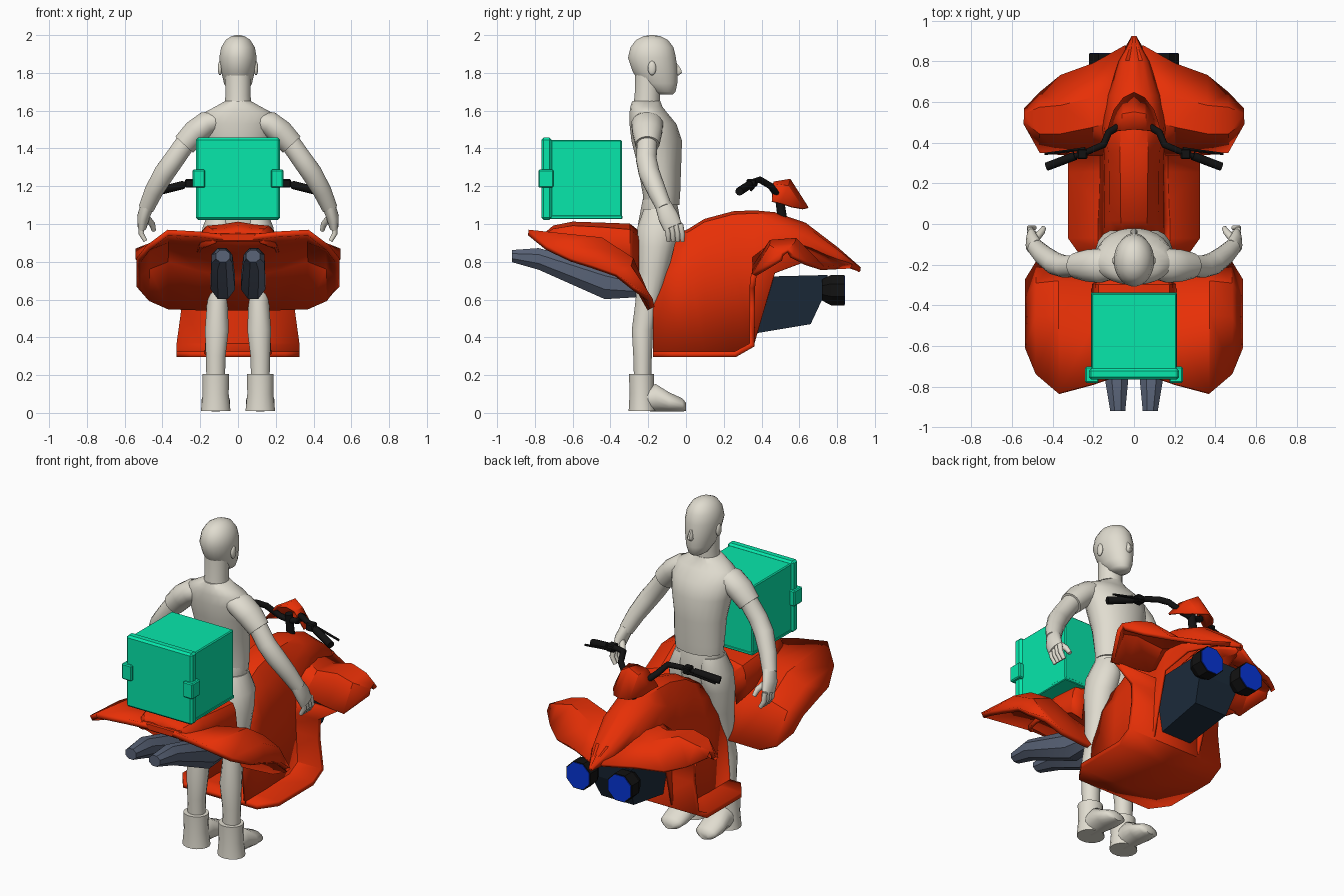
import bpy
import bmesh
import math
from mathutils import Vector

default_cube = bpy.data.objects.get("Cube")
if default_cube:
    bpy.data.objects.remove(default_cube, do_unlink=True)


def make_material(name, red, green, blue):
    material = bpy.data.materials.new(name)
    material.use_nodes = True
    colour = (red, green, blue, 1)
    material.diffuse_color = colour
    material.node_tree.nodes["Principled BSDF"].inputs["Base Color"].default_value = colour
    return material


orange = make_material("orange bodywork", .82, .03, .002)
grey = make_material("warm grey", .75, .72, .63)
teal = make_material("teal plastic", .002, .8, .41)
slate = make_material("slate metal", .1, .125, .185)
navy = make_material("dark navy", .012, .025, .045)
black = make_material("black rubber", .006, .006, .006)
blue = make_material("blue glass", .002, .035, .68)

Y, Z = Vector((0, 1, 0)), Vector((0, 0, 1))


def finish(name, bm, material, mirror=False, smooth=35, thickness=0, bevel=0):
    """Turn a bmesh into a named object with material, shading and modifiers."""
    bmesh.ops.recalc_face_normals(bm, faces=bm.faces[:])
    mesh = bpy.data.meshes.new(name)
    bm.to_mesh(mesh)
    bm.free()
    mesh.materials.append(material)
    part = bpy.data.objects.new(name, mesh)
    bpy.context.collection.objects.link(part)
    if smooth:
        bpy.ops.object.select_all(action="DESELECT")
        part.select_set(True)
        bpy.context.view_layer.objects.active = part
        bpy.ops.object.shade_smooth_by_angle(angle=math.radians(smooth))
    if mirror:
        part.modifiers.new("Mirror", "MIRROR")
    if thickness:
        solid = part.modifiers.new("Thickness", "SOLIDIFY")
        solid.thickness = thickness
        solid.offset = 0
    if bevel:
        part.modifiers.new("Bevel", "BEVEL").width = bevel
    return part


def sheet(name, rows, material, thickness=.02, smooth=35):
    """Mirrored panel through a grid of points."""
    bm = bmesh.new()
    grid = [[bm.verts.new(point) for point in row] for row in rows]
    for first, second in zip(grid, grid[1:]):
        for i in range(len(first) - 1):
            bm.faces.new((first[i], first[i + 1], second[i + 1], second[i]))
    return finish(name, bm, material, True, smooth, thickness)


def limb(name, path, material, mirror=True, axis=None, side=Y, sides=16, smooth=50):
    """Tube through (x, y, z, radius, other radius) stations, capped at both ends."""
    bm = bmesh.new()
    centres = [Vector(station[:3]) for station in path]
    rings = []
    for i, station in enumerate(path):
        ahead = axis or centres[min(i + 1, len(path) - 1)] - centres[max(i - 1, 0)]
        across = side.cross(ahead).normalized()
        up = ahead.cross(across).normalized()
        ring = []
        for k in range(sides):
            angle = math.tau * (k + .5) / sides
            offset = across * math.cos(angle) * station[3] + up * math.sin(angle) * station[-1]
            ring.append(bm.verts.new(centres[i] + offset))
        rings.append(ring)
    for first, second in zip(rings, rings[1:]):
        for k in range(sides):
            n = (k + 1) % sides
            bm.faces.new((first[k], first[n], second[n], second[k]))
    bm.faces.new(rings[0])
    bm.faces.new(rings[-1])
    return finish(name, bm, material, mirror, smooth)


def box(name, centre, size, material, mirror=False, bevel=.006):
    bm = bmesh.new()
    bmesh.ops.create_cube(bm, size=1)
    for vert in bm.verts:
        vert.co = Vector(centre) + Vector(a * b for a, b in zip(vert.co, size))
    return finish(name, bm, material, mirror, 0, 0, bevel)


def ball(name, centre, size, material, mirror=False):
    bm = bmesh.new()
    bmesh.ops.create_uvsphere(bm, u_segments=16, v_segments=10, radius=1)
    for vert in bm.verts:
        vert.co = Vector(centre) + Vector(a * b for a, b in zip(vert.co, size))
    return finish(name, bm, material, mirror, 60)


def spine(stations, rake=0):
    """Half cross-sections (y, top, shoulder, foot width, foot height) for a ridge body."""
    rows = []
    for i, (y, top, shoulder, foot, base) in enumerate(stations):
        back = y - (rake if i == 0 else 0)
        rows.append([(0, y, top), (shoulder * .55, y, top - .015),
                     (shoulder, y - (y - back) * .4, top - (top - base) * .15),
                     ((shoulder + foot) / 2, back, top - (top - base) * .33),
                     (foot, back, base)])
    return rows


def columns(spec):
    """Grid for a fender: x of each column with its (y, z) points."""
    return [[(x, y, z) for y, z in points] for x, points in spec]


# Bodywork: central ridge with nose, seat and fenders
sheet("hood_and_tunnel", spine([
    (-.05, .935, .1, .17, .31), (.02, .97, .11, .17, .31), (.1, 1.02, .115, .165, .31),
    (.25, 1.06, .115, .16, .31), (.36, 1.065, .12, .16, .36), (.47, 1.055, .11, .17, .74),
    (.63, 1.0, .075, .14, .8), (.8, .87, .04, .075, .79), (.92, .765, .003, .006, .75)],
    rake=.125), orange, .015)
sheet("seat", spine([
    (-.74, .95, .1, .12, .9), (-.7, .985, .14, .17, .88), (-.6, 1.005, .16, .2, .87),
    (-.45, 1.0, .17, .21, .85), (-.3, .995, .17, .2, .8), (-.255, .96, .13, .16, .75)]), orange, .015)
box("tail_block", (0, -.72, .93), (.26, .06, .045), orange)
sheet("front_fenders", columns([
    (.04, [(.36, .9), (.52, .93), (.7, .86), (.875, .775)]),
    (.2, [(.36, .77), (.48, .87), (.62, .86), (.785, .77)]),
    (.36, [(.36, .74), (.45, .905), (.58, .915), (.725, .765)]),
    (.46, [(.36, .73), (.45, .88), (.57, .89), (.64, .79)]),
    (.535, [(.5, .81), (.51, .84), (.54, .86), (.56, .83)])]), orange, .025)
sheet("rear_fenders", columns([
    (0, [(-.19, .55), (-.32, .72), (-.5, .86), (-.72, .92)]),
    (.2, [(-.19, .55), (-.31, .76), (-.5, .9), (-.79, .945)]),
    (.37, [(-.18, .555), (-.29, .81), (-.45, .915), (-.835, .955)]),
    (.475, [(-.19, .6), (-.3, .77), (-.46, .86), (-.74, .875)]),
    (.525, [(-.28, .66), (-.37, .73), (-.5, .775), (-.61, .81)])]), orange, .03)

# Footboard rising into the leg shield and flaring to the fenders
sheet("footboard", [[(0, y, z), (width, y, z)] for y, z, width in [
    (-.175, .31, .25), (-.07, .31, .325), (.26, .31, .325), (.35, .36, .325),
    (.35, .55, .3), (.35, .66, .305), (.36, .74, .43)]], orange, .03, 50)

# Engine block, headlights and exhausts
bm = bmesh.new()
profile = [(.36, .42), (.66, .47), (.73, .62), (.75, .73), (.36, .72)]
flanks = [[bm.verts.new((s * (.1 + (z - .42) * .18), y, z)) for y, z in profile] for s in (-1, 1)]
for flank in flanks:
    bm.faces.new(flank)
for i in range(len(profile)):
    n = (i + 1) % len(profile)
    bm.faces.new((flanks[0][i], flanks[0][n], flanks[1][n], flanks[1][i]))
finish("engine_block", bm, navy, smooth=0)
limb("headlight_housings", [(.14, .72, .65, .06), (.14, .77, .65, .088), (.14, .838, .65, .088)],
     black, side=Z, sides=8, smooth=0)
limb("headlight_lenses", [(.14, .836, .65, .082), (.14, .842, .65, .082)], blue, side=Z, sides=8, smooth=0)
limb("exhausts", [(.08, -.23, .66, .05, .05), (.08, -.43, .69, .07, .095), (.085, -.78, .815, .06, .062),
                  (.08, -.92, .83, .04, .035)], slate, axis=-Y, side=Z, sides=8, smooth=30)

# Steering
limb("steering_stem", [(0, .51, 1.03, .025), (0, .49, 1.17, .022)], black, False, sides=10)
limb("handlebars", [(0, .495, 1.13, .018), (.06, .49, 1.14, .018), (.125, .45, 1.2, .018),
                    (.15, .39, 1.235, .018), (.22, .36, 1.225, .016), (.42, .285, 1.175, .014)],
     black, side=Z, sides=10)
limb("handle_grips", [(.29, .335, 1.207, .022), (.43, .282, 1.172, .022)], black, side=Z, sides=10)
limb("brake_levers", [(.24, .37, 1.21, .01), (.32, .36, 1.2, .008), (.44, .345, 1.18, .007)],
     black, side=Z, sides=6)
box("lever_clamps", (.255, .345, 1.215), (.05, .05, .045), black, True)
sheet("wind_deflector", [
    [(0, .465, 1.22), (.06, .46, 1.21), (.13, .455, 1.12)],
    [(0, .55, 1.235), (.055, .54, 1.2), (.115, .5, 1.11)],
    [(0, .645, 1.085), (.05, .62, 1.08), (.095, .56, 1.09)]], orange, .01, 20)

# Delivery box
box("cargo_box", (0, -.53, 1.24), (.42, .38, .41), teal)
box("cargo_box_base", (0, -.53, 1.036), (.425, .385, .02), teal, bevel=.004)
box("cargo_box_lid", (0, -.738, 1.24), (.445, .055, .435), teal, bevel=.012)
box("box_latches", (.207, -.742, 1.24), (.066, .08, .095), teal, True)

# Rider: trunk and head
limb("torso", [(0, -.13, 1.1, .15, .095), (0, -.13, 1.16, .155, .1), (0, -.14, 1.3, .16, .115),
               (0, -.155, 1.44, .185, .135), (0, -.175, 1.53, .2, .125), (0, -.2, 1.59, .18, .1),
               (0, -.21, 1.622, .12, .085), (0, -.21, 1.65, .07, .075)], grey, False, Z, sides=24)
limb("hips", [(0, -.13, .92, .1, .09), (0, -.14, 1.0, .15, .115), (0, -.14, 1.13, .145, .09)],
     grey, False, Z, sides=24)
limb("neck", [(0, -.21, 1.6, .074), (0, -.205, 1.68, .068), (0, -.2, 1.8, .07)], grey, False, Z)
limb("head", [(0, -.105, 1.685, .03, .035), (0, -.12, 1.7, .053, .065), (0, -.145, 1.745, .075, .1),
              (0, -.165, 1.81, .09, .12), (0, -.18, 1.88, .1, .128), (0, -.18, 1.935, .09, .115),
              (0, -.18, 1.975, .065, .085), (0, -.18, 1.994, .035, .045), (0, -.18, 2, .01, .01)],
     grey, False, Z, sides=24, smooth=70)
limb("nose", [(0, -.065, 1.855, .01, .015), (0, -.047, 1.82, .014, .022), (0, -.04, 1.8, .018, .02),
              (0, -.05, 1.785, .01, .01)], grey, False, Z, sides=8)
ball("ears", (.095, -.18, 1.825), (.012, .022, .038), grey, True)

# Rider: arms and hands
limb("sleeves", [(.1, -.2, 1.55, .055, .07), (.165, -.205, 1.53, .068, .085), (.225, -.205, 1.485, .07, .08),
                 (.285, -.205, 1.42, .064)], grey)
limb("forearms", [(.27, -.205, 1.44, .054), (.34, -.21, 1.34, .055), (.39, -.195, 1.27, .056),
                  (.445, -.155, 1.175, .05), (.485, -.115, 1.085, .042)], grey)
limb("palms", [(.48, -.12, 1.1, .036, .044), (.5, -.095, 1.04, .034, .054),
               (.507, -.07, .985, .024, .052)], grey)
for i in range(4):
    y = -.03 - i * .025
    limb(f"finger_{i + 1}", [(.51, y, 1.0, .016), (.513, y + .01, .95, .015),
                             (.49, y + .012, .91, .012)], grey, sides=8)
limb("thumbs", [(.49, -.08, 1.04, .02), (.455, -.04, 1.0, .017), (.445, -.02, .965, .012)], grey, sides=8)

# Rider: legs and boots
limb("legs", [(.08, -.14, 1.08, .07, .085), (.1, -.145, .98, .09, .115), (.11, -.16, .88, .088, .1),
              (.11, -.175, .74, .076, .08), (.11, -.205, .58, .056, .065), (.112, -.23, .44, .064, .058),
              (.118, -.23, .3, .053, .05), (.118, -.23, .17, .05, .046)], grey, axis=Z)
limb("boot_shafts", [(.118, -.235, .205, .072, .068), (.118, -.235, .1, .07, .065),
                     (.118, -.232, .01, .08, .073)], grey, axis=-Z)
limb("boot_feet", [(.118, -.25, .07, .06, .06), (.118, -.16, .08, .068, .074),
                   (.118, -.09, .058, .077, .052), (.118, -.02, .042, .066, .036),
                   (.118, 0, .032, .03, .022)], grey, axis=Y, side=Z)
